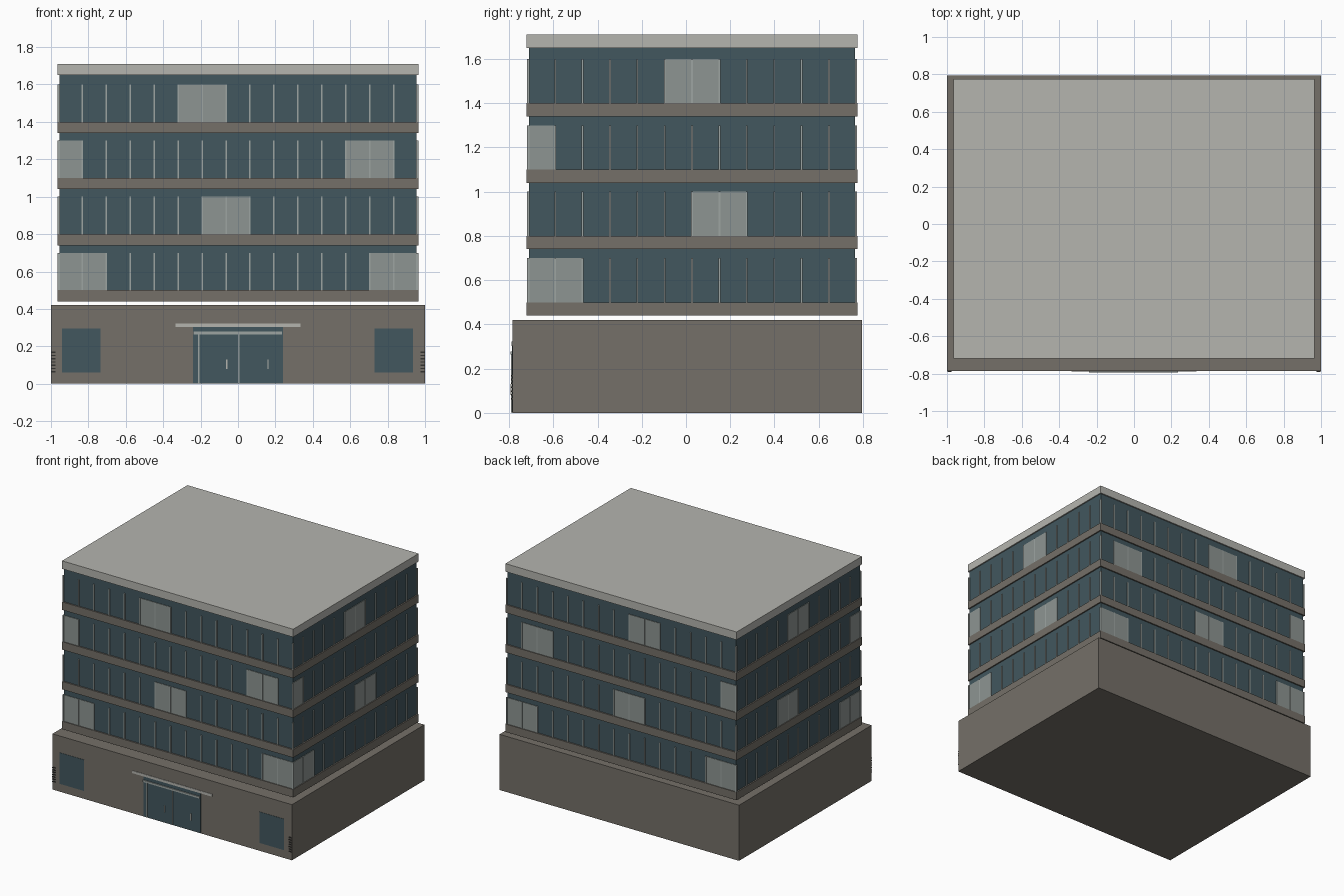
import bpy, bmesh

if "Cube" in bpy.data.objects:
    bpy.data.objects.remove(bpy.data.objects["Cube"])


def srgb(r, g, b):
    f = lambda c: c / 12.92 if c <= 0.04045 else ((c + 0.055) / 1.055) ** 2.4
    return (f(r / 255), f(g / 255), f(b / 255), 1.0)


def material(name, r, g, b):
    m = bpy.data.materials.new(name)
    m.diffuse_color = srgb(r, g, b)
    m.use_nodes = True
    m.node_tree.nodes["Principled BSDF"].inputs["Base Color"].default_value = m.diffuse_color
    return m


STONE = material("brown_stone", 117, 112, 104)
GLASS = material("teal_glass", 66, 87, 94)
ROOF = material("light_concrete", 181, 181, 175)
BLIND = material("grey_blind", 141, 149, 146)
METAL = material("pale_metal", 158, 165, 162)
DARK = material("dark_slat", 50, 50, 48)


def boxes(name, mat, items):
    """One object made of boxes given as (x0, x1, y0, y1, z0, z1)."""
    bm = bmesh.new()
    for x0, x1, y0, y1, z0, z1 in items:
        vs = bmesh.ops.create_cube(bm, size=1)["verts"]
        for v in vs:
            v.co = ((x0 + x1) / 2 + v.co.x * (x1 - x0),
                    (y0 + y1) / 2 + v.co.y * (y1 - y0),
                    (z0 + z1) / 2 + v.co.z * (z1 - z0))
    me = bpy.data.meshes.new(name)
    bm.to_mesh(me)
    bm.free()
    me.materials.append(mat)
    ob = bpy.data.objects.new(name, me)
    bpy.context.collection.objects.link(ob)
    return ob


# Overall sizes
HX, Y0, Y1 = 0.965, -0.72, 0.775      # outline of the floor bands
G = 0.010                             # glass set back from the bands
FY = -0.785                           # front wall of the base
FLOORS = [0.50, 0.80, 1.10, 1.40]

# Base storey
boxes("base_storey", STONE, [(-1, 1, FY, 0.795, 0, 0.42)])

# Upper storeys: bands, glass, roof
boxes("floor_bands", STONE, [(-HX, HX, Y0, Y1, z - 0.06, z) for z in FLOORS])
boxes("glass_walls", GLASS, [(-HX + G, HX - G, Y0 + G, Y1 - G, z, z + top)
                             for z, top in zip(FLOORS, (0.24, 0.24, 0.24, 0.25))])
boxes("roof_slab", ROOF, [(-HX, HX, Y0, Y1, 1.65, 1.71)])

# Mullions and blinds, the same on opposite sides
NX, NY = 15, 12
X_START, X_STEP = -0.96, 1.92 / NX
Y_START, Y_STEP = Y0 + 0.005, (Y1 - Y0 - 0.01) / NY
BLINDS_X = [[(0, 2), (13, 15)], [(6, 8)], [(0, 1), (12, 14)], [(5, 7)]]
BLINDS_Y = [[(0, 2)], [(6, 8)], [(0, 1)], [(5, 7)]]
mullions, blinds = [], []
W = 0.004
for k, z in enumerate(FLOORS):
    t = z + 0.20
    for face, inward in ((Y0, 1), (Y1, -1)):
        a, b, c = (face + inward * d for d in (0.003, 0.006, 0.012))
        for i in range(NX + 1):
            x = X_START + i * X_STEP
            mullions.append((x - W, x + W, min(a, c), max(a, c), z, t))
        for i, j in BLINDS_X[k]:
            blinds.append((X_START + i * X_STEP, X_START + j * X_STEP,
                           min(b, c), max(b, c), z, t))
    for face, inward in ((-HX, 1), (HX, -1)):
        a, b, c = (face + inward * d for d in (0.003, 0.006, 0.012))
        for i in range(NY + 1):
            y = Y_START + i * Y_STEP
            mullions.append((min(a, c), max(a, c), y - W, y + W, z, t))
        for i, j in BLINDS_Y[k]:
            blinds.append((min(b, c), max(b, c), Y_START + i * Y_STEP,
                           Y_START + j * Y_STEP, z, t))
boxes("mullions", METAL, mullions)
boxes("window_blinds", BLIND, blinds)


def plate(x0, x1, z0, z1, out):
    return (x0, x1, FY - out, FY + 0.002, z0, z1)


# Base windows and entrance glass
boxes("base_windows", GLASS, [plate(-0.94, -0.735, 0.06, 0.295, 0.002),
                              plate(0.73, 0.935, 0.06, 0.295, 0.002)])
boxes("entrance_glass", GLASS, [plate(-0.24, 0.24, 0.002, 0.305, 0.002)])

# Entrance frame, handles and canopy
boxes("door_frame", METAL, [plate(-0.24, 0.235, 0.264, 0.278, 0.009),
                            plate(-0.215, -0.206, 0.002, 0.264, 0.006),
                            plate(0.001, 0.007, 0.002, 0.264, 0.006)])
boxes("door_handles", ROOF, [plate(x - 0.003, x + 0.003, 0.08, 0.13, 0.009)
                             for x in (-0.06, 0.16)])
boxes("entrance_canopy", ROOF, [plate(-0.335, 0.335, 0.303, 0.322, 0.003)])

# Corner vent slats
boxes("vent_slats", DARK, [plate(min(s * 0.976, s * 0.998), max(s * 0.976, s * 0.998),
                                 0.06 + i * 0.0175, 0.067 + i * 0.0175, 0.006)
                           for s in (-1, 1) for i in range(7)])
